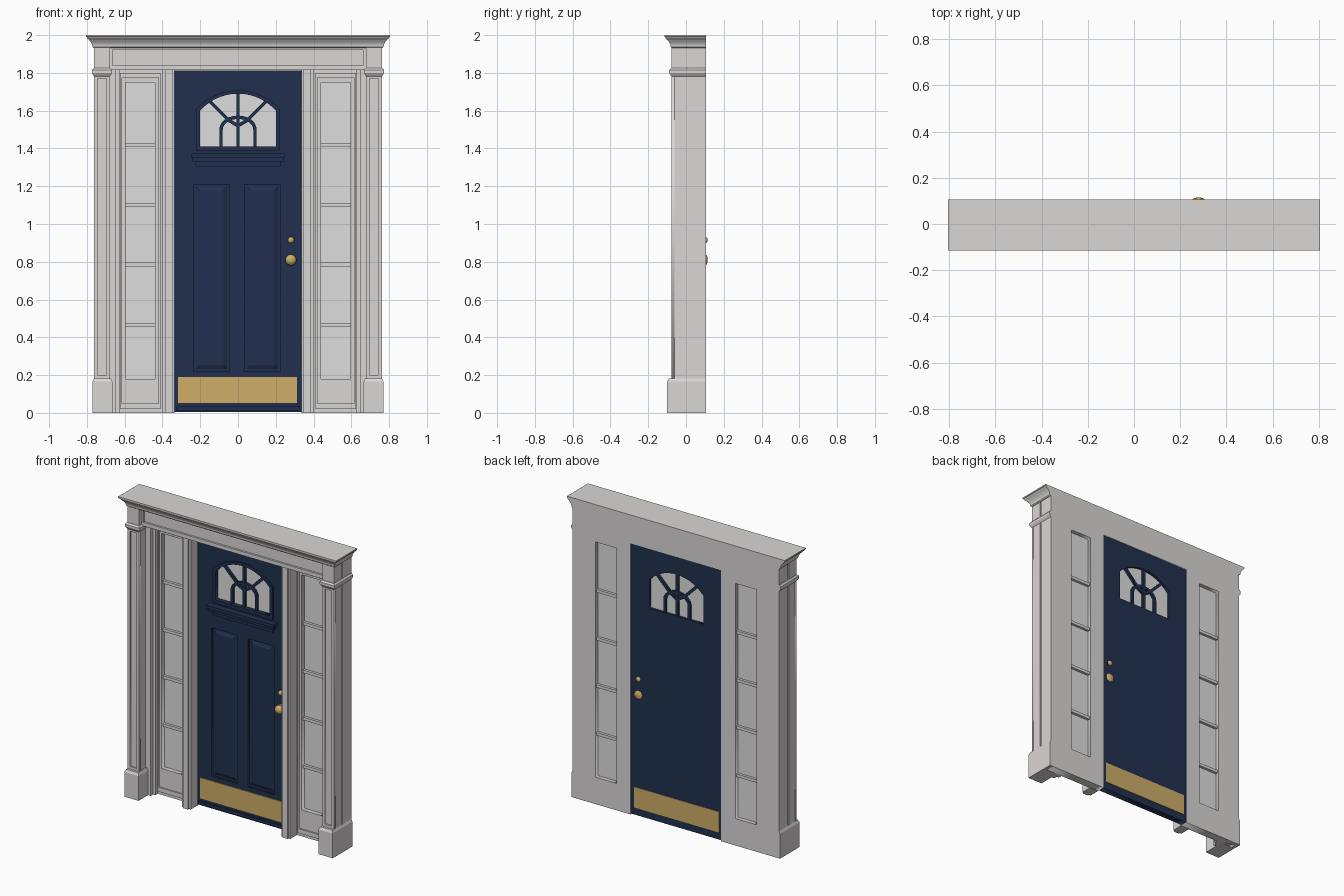
import bpy, bmesh, math
from mathutils import Vector

if "Cube" in bpy.data.objects:
    bpy.data.objects.remove(bpy.data.objects["Cube"])


def material(name, rgb):
    m = bpy.data.materials.new(name)
    m.diffuse_color = (*rgb, 1)
    m.use_nodes = True
    m.node_tree.nodes["Principled BSDF"].inputs["Base Color"].default_value = m.diffuse_color
    return m


WHITE = material("white paint", (0.70, 0.68, 0.67))
GLASS = material("pale glass", (0.74, 0.73, 0.73))
BLUE = material("navy paint", (0.015, 0.030, 0.078))
BRASS = material("brass", (0.62, 0.42, 0.14))


def rect(x0, x1, z0, z1):
    return [(x0, z0), (x1, z0), (x1, z1), (x0, z1)]


def arch(w, z0, zs, zt, n=14):
    """Outline with straight sides and a segmental arched top."""
    h = zt - zs
    r = (w * w + h * h) / (2 * h)
    a = math.asin(w / r)
    top = [(r * math.sin(a - 2 * a * i / n), zt - r + r * math.cos(a - 2 * a * i / n))
           for i in range(n + 1)]
    return [(-w, z0), (w, z0)] + top


def strip(pts, w):
    """Outline of a band of width w along a polyline."""
    p = [Vector(q) for q in pts]
    left, right = [], []
    for i, q in enumerate(p):
        d = (p[min(i + 1, len(p) - 1)] - p[max(i - 1, 0)]).normalized()
        n = Vector((-d.y, d.x)) * w / 2
        left.append(tuple(q + n))
        right.append(tuple(q - n))
    return left + right[::-1]


def plate(name, loops, y0, y1, mat):
    """Upright plate from x/z outlines (later loops are holes), y0 to y1."""
    cu = bpy.data.curves.new(name, 'CURVE')
    cu.dimensions = '2D'
    cu.fill_mode = 'BOTH'
    cu.extrude = (y1 - y0) / 2
    for loop in loops:
        sp = cu.splines.new('POLY')
        sp.points.add(len(loop) - 1)
        for pt, (x, z) in zip(sp.points, loop):
            pt.co = (x, z, 0, 1)
        sp.use_cyclic_u = True
    cu.materials.append(mat)
    ob = bpy.data.objects.new(name, cu)
    bpy.context.collection.objects.link(ob)
    ob.location.y = (y0 + y1) / 2
    ob.rotation_euler.x = math.pi / 2
    bpy.ops.object.select_all(action='DESELECT')
    bpy.context.view_layer.objects.active = ob
    ob.select_set(True)
    bpy.ops.object.convert(target='MESH')
    return ob


def loft(name, x0, x1, y0, y1, profile, mat):
    """Moulding: (offset, z) steps flaring out at the front and both sides."""
    bm = bmesh.new()
    rings = [[bm.verts.new(c) for c in ((x0 - o, y0 - o, z), (x1 + o, y0 - o, z),
                                        (x1 + o, y1, z), (x0 - o, y1, z))] for o, z in profile]
    for a, b in zip(rings, rings[1:]):
        for i in range(4):
            j = (i + 1) % 4
            bm.faces.new((a[i], a[j], b[j], b[i]))
    bm.faces.new(rings[0][::-1])
    bm.faces.new(rings[-1])
    me = bpy.data.meshes.new(name)
    bm.to_mesh(me)
    bm.free()
    me.materials.append(mat)
    ob = bpy.data.objects.new(name, me)
    bpy.context.collection.objects.link(ob)
    return ob


def box(name, x0, x1, y0, y1, z0, z1, mat):
    x0, x1 = sorted((x0, x1))
    return loft(name, x0, x1, y0, y1, [(0, z0), (0, z1)], mat)


def raised_field(name, x0, x1, z0, z1, y0, y1, b, mat):
    """Panel field with sloped edges, rising from y1 (back) to y0 (front)."""
    bm = bmesh.new()
    back = [bm.verts.new((x, y1, z)) for x, z in rect(x0, x1, z0, z1)]
    front = [bm.verts.new((x, y0, z)) for x, z in rect(x0 + b, x1 - b, z0 + b, z1 - b)]
    bm.faces.new(front)
    for i in range(4):
        j = (i + 1) % 4
        bm.faces.new((back[i], back[j], front[j], front[i]))
    me = bpy.data.meshes.new(name)
    bm.to_mesh(me)
    bm.free()
    me.materials.append(mat)
    bpy.context.collection.objects.link(bpy.data.objects.new(name, me))


# Wall slab with door opening and sidelight holes
outline = [(-0.75, 0), (-0.335, 0), (-0.335, 1.81), (0.335, 1.81),
           (0.335, 0), (0.75, 0), (0.75, 1.94), (-0.75, 1.94)]
lights = [rect(-0.595, -0.44, 0.18, 1.75), rect(0.44, 0.595, 0.18, 1.75)]
plate("wall", [outline] + lights, 0.05, 0.107, WHITE)

for s, side in ((-1, "left"), (1, "right")):
    lo, hi = sorted((s * 0.44, s * 0.595))
    # Sidelight panes, bars and frame
    box(side + "_sidelight_glass", lo, hi, 0.074, 0.08, 0.18, 1.75, GLASS)
    for z in (0.465, 0.785, 1.10, 1.42):
        box(side + "_sidelight_bar", lo, hi, 0.057, 0.097, z - 0.01, z + 0.01, WHITE)
    plate(side + "_sidelight_trim", [rect(lo - 0.012, hi + 0.012, 0.168, 1.762),
                                     rect(lo, hi, 0.18, 1.75)], 0.044, 0.052, WHITE)
    plate(side + "_sidelight_frame", [rect(lo - 0.03, hi + 0.03, 0.02, 1.80),
                                      rect(lo - 0.02, hi + 0.02, 0.05, 1.775)], 0.042, 0.052, WHITE)
    # Mullion beside the door, with bead
    box(side + "_mullion", s * 0.335, s * 0.40, -0.02, 0.055, 0, 1.83, WHITE)
    box(side + "_mullion_bead", s * 0.348, s * 0.387, -0.03, -0.02, 0, 1.82, WHITE)
    # Outer jamb strips
    box(side + "_jamb", s * 0.645, s * 0.69, 0.0, 0.055, 0, 1.83, WHITE)
    box(side + "_jamb_step", s * 0.628, s * 0.645, 0.025, 0.055, 0, 1.82, WHITE)
    # Pilaster: core, raised edge strips and back jamb
    box(side + "_pilaster", s * 0.682, s * 0.755, -0.069, 0.105, 0.1, 1.94, WHITE)
    plo, phi = sorted((s * 0.678, s * 0.762))
    plate(side + "_pilaster_face", [rect(plo, phi, 0.15, 1.80),
                                    rect(plo + 0.018, phi - 0.018, 0.20, 1.77)], -0.077, -0.06, WHITE)
    box(side + "_pilaster_side_strip", s * 0.75, s * 0.762, -0.06, 0.002, 0.15, 1.94, WHITE)
    box(side + "_pilaster_back_strip", s * 0.75, s * 0.762, 0.012, 0.107, 0.15, 1.94, WHITE)
    box(side + "_pilaster_block", s * 0.678, s * 0.762, -0.077, 0.002, 1.80, 1.94, WHITE)
    loft(side + "_base", *sorted((s * 0.665, s * 0.77)), -0.10, 0.107,
         [(0, 0), (0, 0.165), (-0.008, 0.182)], WHITE)
    loft(side + "_capital", *sorted((s * 0.678, s * 0.762)), -0.077, 0.107,
         [(0, 1.782), (0.006, 1.79), (0.012, 1.80), (0.012, 1.815), (0.003, 1.825)], WHITE)

# Frieze and its trims
box("frieze", -0.69, 0.69, -0.035, 0.06, 1.825, 1.94, WHITE)
box("frieze_lower_trim", -0.68, 0.68, -0.048, 0.05, 1.815, 1.84, WHITE)
box("frieze_upper_trim", -0.68, 0.68, -0.05, 0.0, 1.92, 1.945, WHITE)
for s in (-1, 1):
    box("frieze_end_trim", s * 0.665, s * 0.68, -0.045, 0.0, 1.84, 1.93, WHITE)

# Cornice
loft("cornice", -0.765, 0.765, -0.075, 0.107,
     [(0, 1.932), (0.006, 1.938), (0.008, 1.95), (0.014, 1.962), (0.024, 1.975),
      (0.034, 1.984), (0.036, 1.99), (0.04, 1.992), (0.04, 2.0)], WHITE)

# Door: solid back layer and panelled front layer
window = arch(0.20, 1.41, 1.60, 1.69)
panels = [(-0.235, -0.045), (0.035, 0.225)]
plate("door_core", [rect(-0.335, 0.335, 0.004, 1.81), window], 0.07, 0.101, BLUE)
plate("door_face", [rect(-0.335, 0.335, 0.004, 1.81), window]
      + [rect(a, b, 0.22, 1.21) for a, b in panels], 0.058, 0.07, BLUE)
for a, b in panels:
    raised_field("door_panel", a + 0.012, b - 0.012, 0.232, 1.198, 0.06, 0.07, 0.02, BLUE)
box("door_bottom_strip", -0.325, 0.325, 0.05, 0.06, 0.012, 0.034, BLUE)

# Arched window with glass, surround, bars and shelf
plate("window_glass", [arch(0.205, 1.405, 1.60, 1.695)], 0.077, 0.083, GLASS)
plate("window_surround", [arch(0.222, 1.388, 1.607, 1.708), window], 0.046, 0.06, BLUE)
inner = [(-0.09, 1.405), (-0.09, 1.50)] + [
    (-0.09 * math.cos(t * math.pi / 12), 1.50 + 0.065 * math.sin(t * math.pi / 12))
    for t in range(1, 12)] + [(0.09, 1.50), (0.09, 1.405)]
bars = [inner, [(0, 1.405), (0, 1.695)]]
bars += [[(s * 0.05, 1.55), (s * 0.155, 1.655)] for s in (-1, 1)]
bars += [[(0, 1.52), (s * 0.06, 1.555)] for s in (-1, 1)]
for b in bars:
    plate("window_bar", [strip(b, 0.018)], 0.062, 0.098, BLUE)
box("window_shelf_top", -0.25, 0.25, 0.018, 0.06, 1.352, 1.374, BLUE)
box("window_shelf_middle", -0.24, 0.24, 0.032, 0.06, 1.33, 1.352, BLUE)
box("window_shelf_lower", -0.225, 0.225, 0.045, 0.06, 1.305, 1.33, BLUE)

# Brass kick plates and knobs on both faces
box("kick_plate_front", -0.318, 0.312, 0.052, 0.059, 0.052, 0.19, BRASS)
box("kick_plate_back", -0.318, 0.312, 0.10, 0.104, 0.052, 0.19, BRASS)


def turned(name, z, r, y, depth):
    """Round knob; y is its centre and depth its half thickness."""
    bpy.ops.mesh.primitive_uv_sphere_add(segments=24, ring_count=12, radius=1,
                                         location=(0.28, y, z))
    ob = bpy.context.object
    ob.name = name
    ob.scale = (r, depth, r)
    ob.data.materials.append(BRASS)
    bpy.ops.object.shade_smooth_by_angle()


for name, z, r in (("knob", 0.81, 0.029), ("deadbolt", 0.915, 0.017)):
    turned(name + "_front", z, r, 0.033 if r > 0.02 else 0.05, r * 0.75)
    turned(name + "_rose", z, r * 0.95, 0.056, 0.012)
    turned(name + "_back", z, r, 0.102, 0.013)
